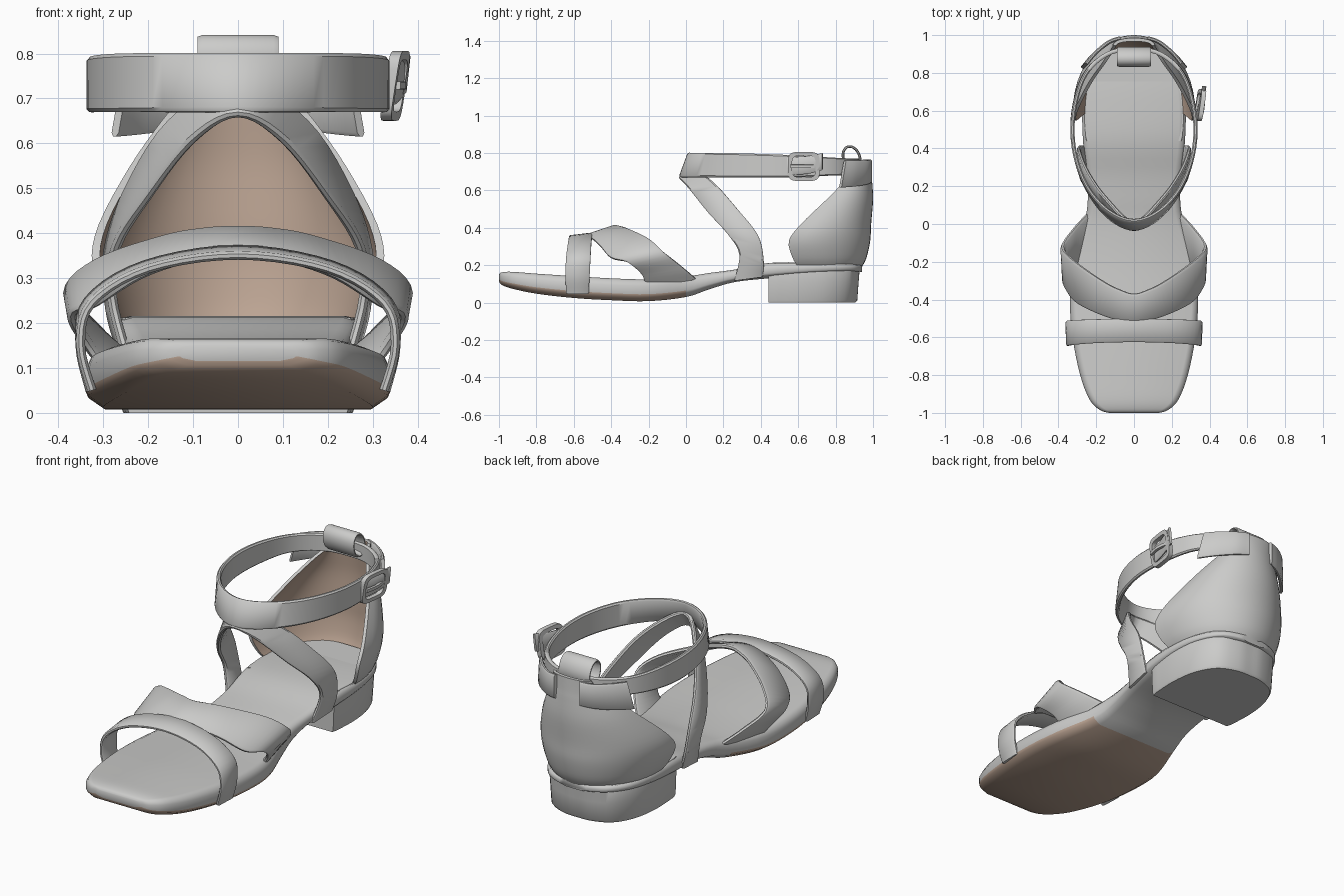
import bpy, bmesh, math
from mathutils import Vector

if "Cube" in bpy.data.objects:
    bpy.data.objects.remove(bpy.data.objects["Cube"])


def material(name, rgb):
    m = bpy.data.materials.new(name)
    m.diffuse_color = (*rgb, 1)
    m.use_nodes = True
    m.node_tree.nodes["Principled BSDF"].inputs["Base Color"].default_value = m.diffuse_color
    return m


MATS = [material("pale grey leather", (0.60, 0.60, 0.59)),
        material("tan lining", (0.50, 0.37, 0.29))]


def smooth(pts, n=5, cyclic=False):
    """Catmull-Rom interpolation of tuples of any length."""
    out, c = [], len(pts)
    for i in range(c if cyclic else c - 1):
        if cyclic:
            p = [pts[(i + k) % c] for k in (-1, 0, 1, 2)]
        else:
            p = [pts[min(max(i + k, 0), c - 1)] for k in (-1, 0, 1, 2)]
        for s in range(n):
            t = s / n
            out.append(tuple(0.5 * (2 * b + (d - a) * t + (2 * a - 5 * b + 4 * d - e) * t * t
                                    + (3 * b - a - 3 * d + e) * t ** 3)
                             for a, b, d, e in zip(*p)))
    if not cyclic:
        out.append(tuple(pts[-1]))
    return out


def loft(name, rings, cyclic=False, rule=None, angle=40):
    """Skin closed rings; rule(ring, side) picks the material slot."""
    bm = bmesh.new()
    vs = [[bm.verts.new(p) for p in r] for r in rings]
    n, m = len(rings[0]), len(rings)
    for i in range(m if cyclic else m - 1):
        a, b = vs[i], vs[(i + 1) % m]
        for j in range(n):
            f = bm.faces.new((a[j], a[(j + 1) % n], b[(j + 1) % n], b[j]))
            f.material_index = rule(i, j) if rule else 0
    if not cyclic:
        bm.faces.new(vs[0])
        bm.faces.new(vs[-1])
    bmesh.ops.recalc_face_normals(bm, faces=bm.faces)
    me = bpy.data.meshes.new(name)
    bm.to_mesh(me)
    bm.free()
    for mt in MATS:
        me.materials.append(mt)
    for p in me.polygons:
        p.use_smooth = True
    me.set_sharp_from_angle(angle=math.radians(angle))
    ob = bpy.data.objects.new(name, me)
    bpy.context.collection.objects.link(ob)
    return ob


def ribbon(name, pairs, thick=0.022, cyclic=False, n=5):
    """Strap between two edge curves: pairs of (x,y,z, x,y,z)."""
    pts = smooth(pairs, n, cyclic)
    A = [Vector(p[:3]) for p in pts]
    B = [Vector(p[3:]) for p in pts]
    mid = [(a + b) / 2 for a, b in zip(A, B)]
    c, rings = len(pts), []
    for i in range(c):
        lo, hi = ((i - 1) % c, (i + 1) % c) if cyclic else (max(i - 1, 0), min(i + 1, c - 1))
        w = B[i] - A[i]
        o = (mid[hi] - mid[lo]).cross(w).normalized() * thick / 2
        e = w * 0.06
        rings.append([A[i] + o * .4, A[i] + e + o, B[i] - e + o, B[i] + o * .4,
                      B[i] - o * .4, B[i] - e - o, A[i] + e - o, A[i] - o * .4])
    return loft(name, rings, cyclic)


def flip(p):
    return (-p[0], p[1], p[2], -p[3], p[4], p[5])


def both(half):
    """Right half ending on the centre line -> full strap."""
    return half + [flip(p) for p in half[-2::-1]]


# Sole: y, half width, bottom z, top z
sole = smooth([(-1, .13, .115, .15), (-.985, .18, .095, .162), (-.93, .235, .075, .165),
               (-.8, .285, .048, .155), (-.6, .325, .025, .142), (-.4, .34, .013, .13),
               (-.2, .325, .008, .125), (0, .265, .03, .14), (.12, .245, .07, .158),
               (.26, .25, .11, .177), (.44, .27, .13, .212), (.65, .272, .15, .215),
               (.8, .24, .16, .21), (.9, .17, .165, .205), (.94, .08, .165, .2)], 4)
rings = []
for y, w, b, t in sole:
    h = t - b
    half = [(w - .04, b), (w - .006, b + .2 * h), (w, b + .32 * h), (w, b + .7 * h),
            (w - .012, b + .92 * h), (w - .035, t)]
    rings.append([(x, y, z) for x, z in half] + [(-x, y, z) for x, z in half[::-1]])
loft("sole", rings, angle=50,
     rule=lambda i, j: int(sole[i][0] < -.03 and j in (0, 1, 9, 10, 11)))

# Heel block: straight front, rounded back
edge = [(.255, .44)] + smooth([(.262, .47), (.268, .62), (.245, .77), (.18, .88), (.08, .925), (0, .93)], 4)
outline = edge + [(-x, y) for x, y in edge[-2::-1]]
rings = []
for z, s in ((0, .95), (.012, .97), (.11, .985), (.2, 1.0), (.212, .98)):
    rings.append([(x * s, .44 + (y - .44) * s, z) for x, y in outline])
loft("heel_block", rings)

# Heel counter: z, half width, front y, back y; lined inside
levels = smooth([(.19, .26, .60, .94), (.24, .295, .57, .965), (.33, .325, .55, .985), (.42, .31, .615, .99),
                 (.55, .24, .75, 1.0), (.65, .17, .85, .995), (.70, .13, .91, .99), (.765, .11, .945, .985)], 4)
N = 24
rings = []
for z, w, f, b in levels:
    def arc(d):
        return [((w - d) * math.sin(a), f + (b - d - f) * abs(math.cos(a)) ** .85, z)
                for a in (math.pi * (k / N - .5) for k in range(N + 1))]
    rings.append(arc(0) + arc(.018)[::-1])
loft("heel_counter", rings, rule=lambda i, j: int(N < j < 2 * N + 1), angle=60)

# Toe strap
ribbon("toe_strap", both([
    (.325, -.64, .05, .33, -.52, .05), (.35, -.645, .15, .352, -.515, .15),
    (.325, -.64, .245, .335, -.51, .25), (.2, -.63, .32, .21, -.505, .33),
    (0, -.625, .35, 0, -.50, .365)]), .02)

# Instep strap, sweeping forward to the toe strap
ribbon("instep_strap", both([
    (.29, -.22, .09, .25, .05, .13), (.335, -.235, .15, .315, -.02, .19),
    (.368, -.31, .215, .378, -.12, .27), (.32, -.4, .24, .31, -.2, .34),
    (.22, -.46, .305, .16, -.305, .39), (.1, -.505, .345, .07, -.35, .405),
    (0, -.53, .355, 0, -.37, .408)]), .024)

# Crossing straps rising from the arch to the ankle
ribbon("arch_strap", both([
    (.245, .26, .12, .26, .41, .14), (.28, .285, .26, .285, .415, .23),
    (.27, .22, .37, .29, .385, .36), (.2, .12, .48, .245, .275, .5),
    (.1, .02, .605, .15, .14, .65), (0, -.03, .66, 0, .01, .74)]), .022)

# Ankle strap, a full loop
half = [(0, -.028, .67, 0, .02, .80), (.14, .04, .67, .14, .075, .80), (.255, .2, .67, .255, .21, .80),
        (.318, .4, .67, .318, .4, .795), (.32, .6, .67, .318, .6, .787),
        (.262, .79, .68, .258, .79, .775), (.14, .9, .68, .14, .9, .77), (0, .925, .68, 0, .925, .77)]
ribbon("ankle_strap", half + [flip(p) for p in half[-2:0:-1]], .022, True, 6)

# Side flaps at the top of the heel counter
flap = [(.07, .985, .64, .07, .985, .765), (.14, .955, .63, .13, .965, .76),
        (.22, .89, .62, .2, .91, .76), (.275, .825, .615, .25, .85, .76)]
ribbon("right_heel_flap", flap, .02)
ribbon("left_heel_flap", [flip(p) for p in flap], .02)

# Pull loop at the back
loop = []
for k in range(10):
    a = 2 * math.pi * k / 10
    y, z = .885 + .045 * math.cos(a) - .01 * math.sin(a), .775 + .06 * math.sin(a)
    loop.append((-.09, y, z, .09, y, z))
ribbon("pull_loop", loop, .014, True, 3)

# Buckle frame: rounded rectangle tilted outward
rings = []
for k in range(32):
    a = 2 * math.pi * k / 32
    u, v = (math.copysign(abs(f(a)) ** .45, f(a)) for f in (math.cos, math.sin))
    ring = []
    for s, d in ((1, -.012), (1, .012), (.74, .012), (.74, -.012)):
        ring.append((.35 + .012 * u * s + .012 * v * s + d, .63 + .085 * u * s, .728 + .078 * v * s))
    rings.append(ring)
loft("buckle_frame", rings, True)
ribbon("buckle_prong", [(.355, .56, .72, .355, .56, .738), (.368, .63, .72, .368, .63, .738),
                        (.358, .70, .72, .358, .70, .738)], .014)
# Loose strap end through the buckle
ribbon("strap_tail", [(.325, .52, .68, .325, .52, .78), (.34, .6, .685, .34, .6, .78),
                      (.352, .66, .69, .357, .66, .785), (.368, .73, .71, .378, .73, .80)], .014)
